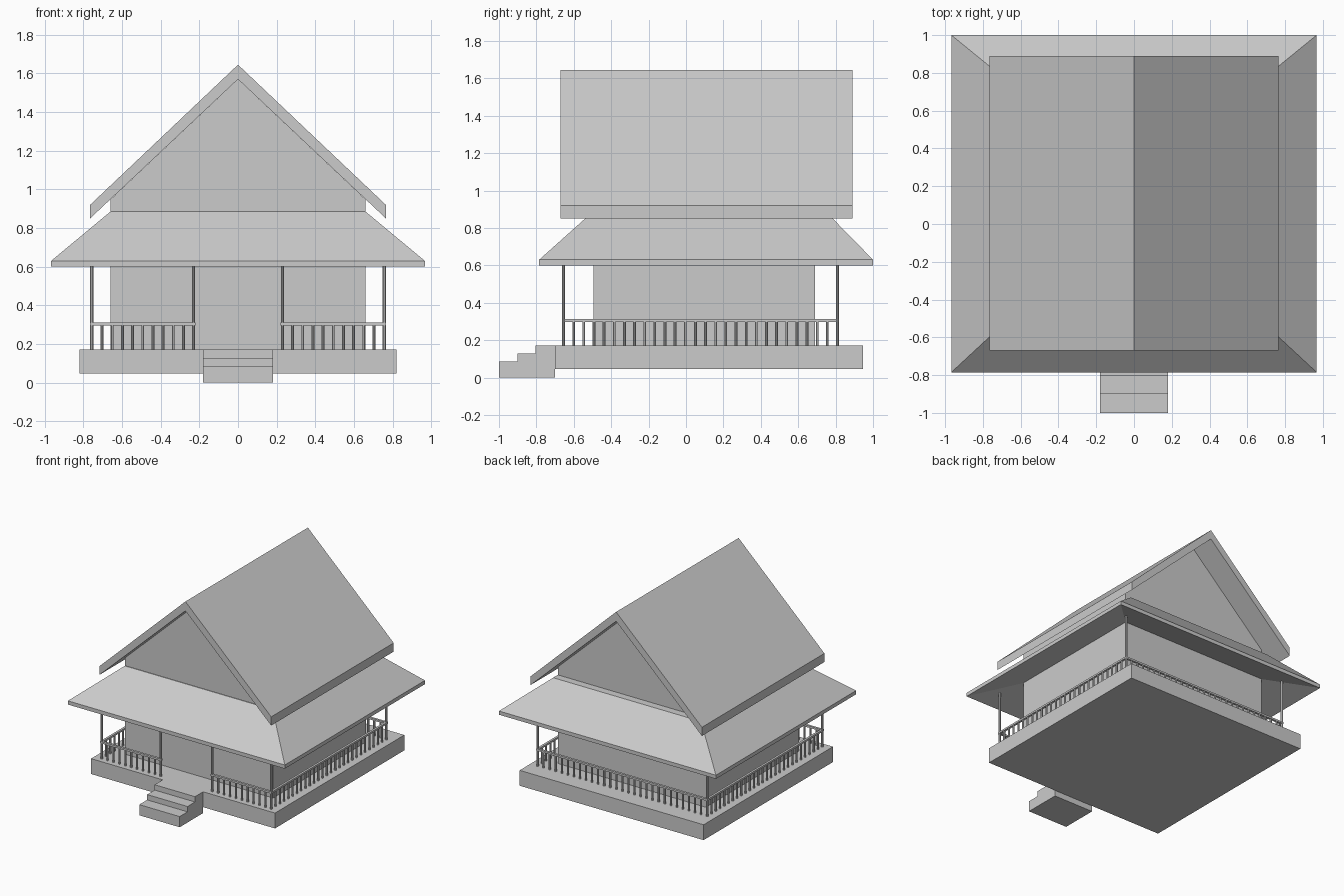
import bpy, bmesh, math
from mathutils import Vector, Matrix

if "Cube" in bpy.data.objects:
    bpy.data.objects.remove(bpy.data.objects["Cube"])


def finish(name, bm):
    bmesh.ops.recalc_face_normals(bm, faces=bm.faces)
    me = bpy.data.meshes.new(name)
    bm.to_mesh(me)
    bm.free()
    ob = bpy.data.objects.new(name, me)
    bpy.context.collection.objects.link(ob)
    return ob


def add_box(bm, lo, hi):
    lo, hi = Vector(lo), Vector(hi)
    m = Matrix.Translation((lo + hi) / 2) @ Matrix.Diagonal((*(hi - lo), 1))
    bmesh.ops.create_cube(bm, size=1, matrix=m)


def add_rod(bm, x, y, z0, z1, r):
    bmesh.ops.create_cone(bm, cap_ends=True, segments=8, radius1=r, radius2=r, depth=z1 - z0,
                          matrix=Matrix.Translation((x, y, (z0 + z1) / 2)) @ Matrix.Rotation(math.pi / 8, 4, 'Z'))


def extrude(name, profile, axis, a, b):
    """Extrude a closed 2D profile (u, z) along x or y from a to b."""
    bm = bmesh.new()
    vs = [bm.verts.new((a, u, z) if axis == 'x' else (u, a, z)) for u, z in profile]
    face = bm.faces.new(vs)
    res = bmesh.ops.extrude_face_region(bm, geom=[face])
    off = Vector((b - a, 0, 0) if axis == 'x' else (0, b - a, 0))
    bmesh.ops.translate(bm, vec=off, verts=[v for v in res['geom'] if isinstance(v, bmesh.types.BMVert)])
    return finish(name, bm)


# Platform
bm = bmesh.new()
add_box(bm, (-0.82, -0.70, 0.047), (0.82, 0.947, 0.171))
finish("platform", bm)

# Entrance steps
extrude("front_steps", [(-0.70, 0), (-1.0, 0), (-1.0, 0.086), (-0.90, 0.086), (-0.90, 0.129),
                        (-0.805, 0.129), (-0.805, 0.172), (-0.70, 0.172)], 'x', -0.18, 0.18)

# Walls with gable ends
extrude("house_walls", [(-0.66, 0.17), (0.66, 0.17), (0.66, 0.948), (0, 1.57), (-0.66, 0.948)],
        'y', -0.495, 0.69)

# Main pitched roof
extrude("main_roof", [(-0.765, 0.85), (-0.765, 0.92), (0, 1.645), (0.765, 0.92), (0.765, 0.85), (0, 1.57)],
        'y', -0.67, 0.89)

# Sloping veranda roof: stacked rectangular rings, joined into a closed band
rings = [(0.66, -0.495, 0.69, 0.70), (0.967, -0.785, 1.0, 0.60),
         (0.967, -0.785, 1.0, 0.63), (0.66, -0.50, 0.75, 0.885), (0.66, -0.495, 0.69, 0.885)]
bm = bmesh.new()
loops = [[bm.verts.new(p) for p in ((-x, y0, z), (x, y0, z), (x, y1, z), (-x, y1, z))]
         for x, y0, y1, z in rings]
for k in range(len(loops)):
    a, b = loops[k], loops[(k + 1) % len(loops)]
    for i in range(4):
        j = (i + 1) % 4
        bm.faces.new((a[i], a[j], b[j], b[i]))
finish("veranda_roof", bm)

# Veranda posts
X, YF, YB, XM = 0.756, -0.655, 0.81, 0.23
bm = bmesh.new()
for s in (-1, 1):
    for x, y, top, r in ((X, YF, 0.66, 0.010), (X, YB, 0.66, 0.010), (XM, YF, 0.64, 0.009)):
        add_rod(bm, s * x, y, 0.17, top, r)
finish("veranda_posts", bm)

# Railings: a hand rail and evenly spaced balusters per run
runs = [("front_left", (-X, YF), (-XM, YF)), ("front_right", (XM, YF), (X, YF)),
        ("left", (-X, YF), (-X, YB)), ("right", (X, YF), (X, YB)), ("back", (-X, YB), (X, YB))]
for name, p, q in runs:
    p, q = Vector(p), Vector(q)
    bm = bmesh.new()
    w = 0.009
    add_box(bm, (p.x - w, p.y - w, 0.297), (q.x + w, q.y + w, 0.312))
    n = round((q - p).length / 0.0535)
    for i in range(1, n):
        c = p.lerp(q, i / n)
        add_rod(bm, c.x, c.y, 0.17, 0.30, 0.008)
    finish(name + "_railing", bm)
